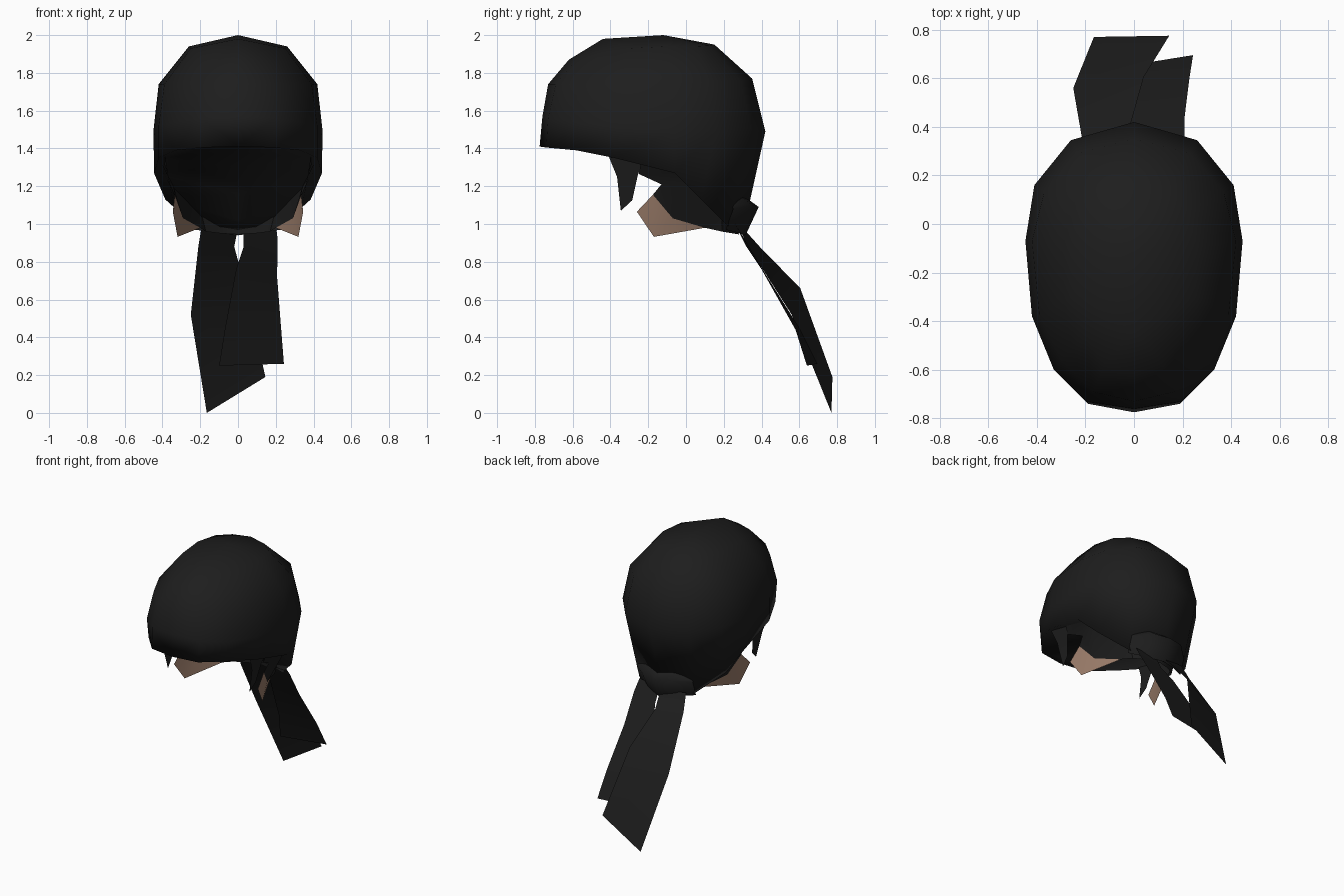
import bpy, bmesh


def material(name, rgb):
    m = bpy.data.materials.new(name)
    m.diffuse_color = (*rgb, 1)
    return m


BLACK = material("black_cloth", (0.0125, 0.0125, 0.0125))
TAN = material("tan", (0.33, 0.205, 0.145))


def build(name, verts, faces, mat, smooth=True, mirror=False):
    """Make a mesh part, optionally mirrored across x = 0."""
    bm = bmesh.new()
    vs = [bm.verts.new(v) for v in verts]
    for f in faces:
        bm.faces.new([vs[i] for i in f])
    if mirror:
        geom = bm.verts[:] + bm.edges[:] + bm.faces[:]
        dup = bmesh.ops.duplicate(bm, geom=geom)["geom"]
        for g in dup:
            if isinstance(g, bmesh.types.BMVert):
                g.co.x = -g.co.x
        new_faces = [g for g in dup if isinstance(g, bmesh.types.BMFace)]
        bmesh.ops.reverse_faces(bm, faces=new_faces)
        bmesh.ops.remove_doubles(bm, verts=bm.verts[:], dist=0.0005)
    mesh = bpy.data.meshes.new(name)
    bm.to_mesh(mesh)
    bm.free()
    mesh.materials.append(mat)
    for p in mesh.polygons:
        p.use_smooth = smooth
    ob = bpy.data.objects.new(name, mesh)
    bpy.context.collection.objects.link(ob)
    return ob


def strip(name, *rows, **kw):
    """Ribbon of quads between neighbouring rows of points."""
    n = len(rows[0])
    faces = [(r * n + i, r * n + i + 1, r * n + n + i + 1, r * n + n + i)
             for r in range(len(rows) - 1) for i in range(n - 1)]
    return build(name, [p for row in rows for p in row], faces, BLACK, **kw)


# Cap: half rings from front centre round the +x side to back centre
rim = [(0, -.775, 1.41), (.19, -.74, 1.405), (.33, -.58, 1.39), (.42, -.38, 1.35),
       (.445, -.06, 1.27), (.385, .08, 1.13), (.23, .22, .99), (0, .30, .95)]
brow = [(0, -.76, 1.57), (.195, -.73, 1.56), (.33, -.6, 1.54), (.42, -.38, 1.52),
        (.447, -.07, 1.5), (.41, .16, 1.5), (.26, .345, 1.5), (0, .42, 1.49)]
upper = [(0, -.73, 1.74), (.17, -.69, 1.74), (.3, -.56, 1.74), (.39, -.37, 1.74),
         (.42, -.07, 1.74), (.37, .13, 1.75), (.23, .29, 1.76), (0, .35, 1.77)]
top = [(0, -.62, 1.87), (.12, -.58, 1.87), (.2, -.46, 1.89), (.25, -.3, 1.93),
       (.26, -.1, 1.94), (.22, .05, 1.94), (.13, .12, 1.945), (0, .15, 1.95)]
verts = rim + brow + upper + top + [(0, -.44, 1.98), (0, -.12, 2.0)]
faces = []
for r in range(3):
    for k in range(7):
        a = r * 8 + k
        faces.append((a, a + 1, a + 9, a + 8))
# Crown ridge
faces += [(24 + k, 25 + k, 32) for k in range(3)] + [(27, 33, 32)]
faces += [(27 + k, 28 + k, 33) for k in range(4)]
# Underside sheet, slightly hollow along the middle, sharing the rim
mid = len(verts)
verts += [(0, y, z + .03) for x, y, z in rim[1:7]]
faces += [(0, mid, 1), (6, mid + 5, 7)]
faces += [(k + 1, mid + k, mid + k + 1, k + 2) for k in range(5)]
build("cap", verts, faces, BLACK, mirror=True)

# Folded band at the nape where the cloth is tied
strip("nape_band",
      [(0, .315, .94), (.12, .27, .955), (.23, .21, .97)],
      [(0, .385, 1.09), (.12, .35, 1.10), (.23, .25, 1.08)],
      [(0, .33, 1.13), (.12, .30, 1.14), (.23, .24, 1.10)], mirror=True)

# Inner band joining the side flaps behind the neck
strip("inner_band",
      [(.17, .19, .96), (.09, .25, .95), (0, .28, .945)],
      [(.19, .18, 1.04), (.10, .24, 1.03), (0, .27, 1.01)], mirror=True)

# Pointed locks in front of the ears
build("side_lock",
      [(.385, -.41, 1.36), (.37, -.365, 1.25), (.335, -.345, 1.07),
       (.345, -.285, 1.125), (.37, -.255, 1.26), (.39, -.23, 1.32)],
      [(0, 1, 4, 5), (1, 2, 3, 4)], BLACK, mirror=True)

# Dark flaps under the rim at the sides
build("side_flap",
      [(.345, -.13, 1.21), (.335, -.175, 1.155), (.29, -.07, 1.03),
       (.20, .10, .98), (.17, .19, .96), (.19, .19, 1.04), (.36, .0, 1.21),
       (.40, -.06, 1.27), (.375, -.25, 1.265), (.40, -.24, 1.315)],
      [(0, 1, 2, 6), (2, 3, 5, 6), (3, 4, 5), (0, 6, 7), (8, 0, 7, 9)],
      BLACK, mirror=True)

# Tan tips below the flaps
build("side_tip",
      [(.335, -.175, 1.155), (.345, -.26, 1.065), (.32, -.17, .932),
       (.20, .10, .98), (.29, -.07, 1.03)],
      [(0, 1, 2, 4), (2, 3, 4)], TAN, mirror=True)

# Two hanging cloth tails
strip("long_tail",
      [(-.19, .27, 1.0), (-.21, .33, .88), (-.25, .56, .52), (-.165, .77, 0)],
      [(.0, .30, .98), (-.02, .39, .88), (.04, .605, .66), (.145, .775, .19)])
strip("short_tail",
      [(.03, .27, .98), (.03, .32, .88), (-.01, .40, .76), (-.07, .58, .44), (-.10, .64, .25)],
      [(.20, .26, 1.0), (.21, .31, .92), (.207, .43, .72), (.228, .60, .45), (.243, .695, .26)])
